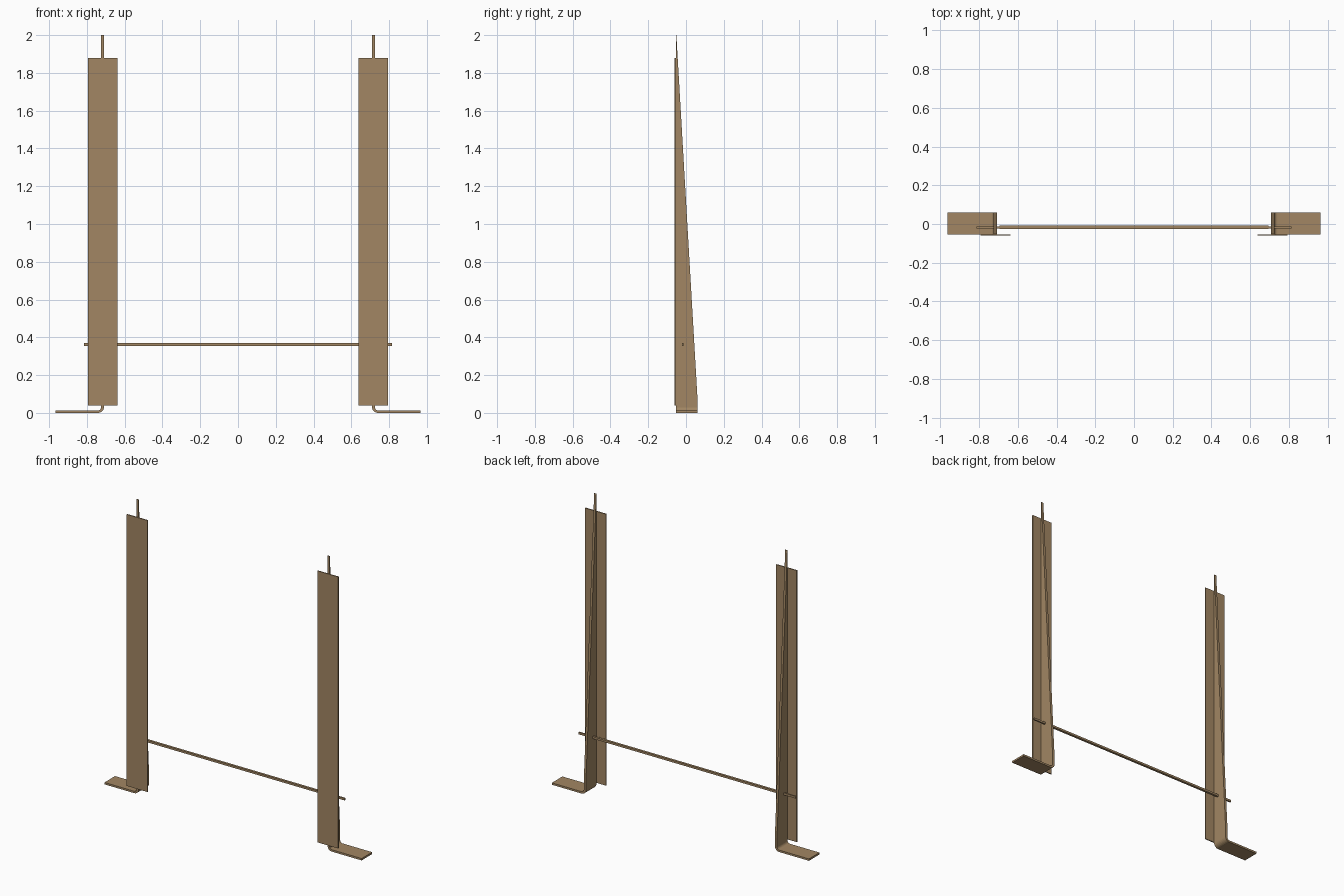
import bpy, bmesh, math
from mathutils import Vector

if "Cube" in bpy.data.objects:
    bpy.data.objects.remove(bpy.data.objects["Cube"])

tan = bpy.data.materials.new("tan")
tan.diffuse_color = (0.36, 0.24, 0.125, 1)
tan.use_nodes = True
tan.node_tree.nodes["Principled BSDF"].inputs["Base Color"].default_value = tan.diffuse_color


def finish(bm, name):
    bmesh.ops.recalc_face_normals(bm, faces=bm.faces)
    mesh = bpy.data.meshes.new(name)
    bm.to_mesh(mesh)
    bm.free()
    mesh.materials.append(tan)
    obj = bpy.data.objects.new(name, mesh)
    bpy.context.scene.collection.objects.link(obj)
    return obj


def box(name, lo, hi):
    bm = bmesh.new()
    bmesh.ops.create_cube(bm, size=1)
    for v in bm.verts:
        v.co = [(a + b) / 2 + c * (b - a) for a, b, c in zip(lo, hi, v.co)]
    return finish(bm, name)


def bent_fin(name, side):
    """Upright sheet with a bent-out foot, trimmed to a long taper at the back."""
    cx, cz, steps = 0.741, 0.032, 6
    angles = [math.pi + i / steps * math.pi / 2 for i in range(steps + 1)]
    under = [(cx + 0.032 * math.cos(a), cz + 0.032 * math.sin(a)) for a in angles]
    over = [(cx + 0.016 * math.cos(a), cz + 0.019 * math.sin(a)) for a in reversed(angles)]
    profile = [(0.709, 2.0)] + under + [(0.965, 0.0), (0.965, 0.013)] + over + [(0.725, 2.0)]
    bm = bmesh.new()
    face = bm.faces.new([bm.verts.new((side * x, -0.053, z)) for x, z in profile])
    ext = bmesh.ops.extrude_face_region(bm, geom=[face])
    bmesh.ops.translate(bm, vec=(0, 0.113, 0),
                        verts=[g for g in ext["geom"] if isinstance(g, bmesh.types.BMVert)])
    # sloped back edge
    top, low = Vector((0, -0.051, 2.0)), Vector((0, 0.06, 0.09))
    normal = Vector((0, top.z - low.z, low.y - top.y))
    bmesh.ops.bisect_plane(bm, geom=bm.verts[:] + bm.edges[:] + bm.faces[:],
                           plane_co=top, plane_no=normal, clear_outer=True)
    bmesh.ops.holes_fill(bm, edges=[e for e in bm.edges if e.is_boundary], sides=0)
    return finish(bm, name)


for side, label in ((-1, "left"), (1, "right")):
    # upright face board and its bent support
    a, b = sorted((side * 0.638, side * 0.794))
    box(label + "_front_board", (a, -0.06, 0.038), (b, -0.053, 1.88))
    bent_fin(label + "_bent_support", side)
    # narrow bar end passing through the support
    a, b = sorted((side * 0.69, side * 0.815))
    box(label + "_bar_end", (a, -0.022, 0.355), (b, -0.012, 0.369))

# cross bar between the supports
box("cross_bar", (-0.695, -0.025, 0.355), (0.695, -0.009, 0.369))
